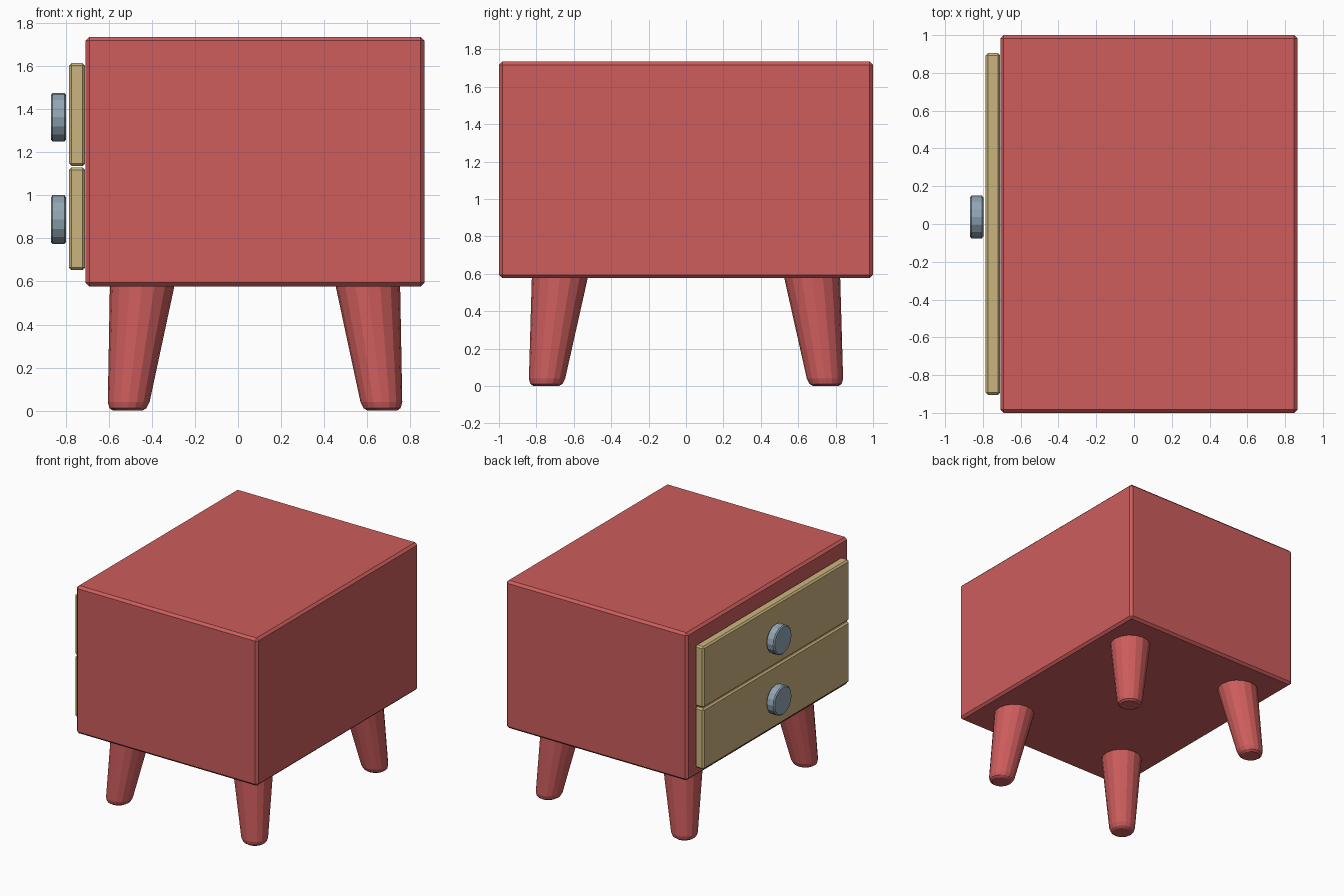
import bpy, bmesh, math
from mathutils import Vector

if "Cube" in bpy.data.objects:
    bpy.data.objects.remove(bpy.data.objects["Cube"])


def material(name, rgb):
    m = bpy.data.materials.new(name)
    m.diffuse_color = (*rgb, 1)
    m.use_nodes = True
    m.node_tree.nodes["Principled BSDF"].inputs["Base Color"].default_value = m.diffuse_color
    return m


RED = material("coral red", (0.61, 0.108, 0.108))
TAN = material("pale wood", (0.60, 0.46, 0.21))
GREY = material("blue grey metal", (0.28, 0.375, 0.45))


def finish(bm, name, mat):
    bmesh.ops.recalc_face_normals(bm, faces=bm.faces[:])
    me = bpy.data.meshes.new(name)
    bm.to_mesh(me)
    bm.free()
    me.materials.append(mat)
    ob = bpy.data.objects.new(name, me)
    bpy.context.collection.objects.link(ob)
    return ob


def box(name, lo, hi, bevel, mat):
    """Chamfered box between two corners."""
    lo, hi = Vector(lo), Vector(hi)
    bm = bmesh.new()
    bmesh.ops.create_cube(bm, size=1)
    for v in bm.verts:
        v.co = (lo + hi) / 2 + v.co * (hi - lo)
    bmesh.ops.bevel(bm, geom=bm.edges[:], offset=bevel, segments=1, affect='EDGES')
    return finish(bm, name, mat)


def loft(name, rings, axis, mat, sides=16):
    """Closed solid through circular rings (centre, radius) facing x or z."""
    bm = bmesh.new()
    loops = []
    for c, r in rings:
        loop = []
        for i in range(sides):
            a = 2 * math.pi * i / sides
            u, w = r * math.cos(a), r * math.sin(a)
            loop.append(bm.verts.new(Vector(c) + Vector((0, u, w) if axis == 'x' else (u, w, 0))))
        loops.append(loop)
    for p, q in zip(loops, loops[1:]):
        for i in range(sides):
            j = (i + 1) % sides
            bm.faces.new((p[i], p[j], q[j], q[i]))
    bm.faces.new(loops[0])
    bm.faces.new(loops[-1])
    return finish(bm, name, mat)


# Cabinet body
box("cabinet_body", (-0.708, -1, 0.577), (0.866, 1, 1.735), 0.018, RED)

# Two drawer fronts with round knobs on the -x side
for label, z0, z1, kz in (("lower", 0.652, 1.129, 0.887), ("upper", 1.136, 1.613, 1.362)):
    box(label + "_drawer_front", (-0.785, -0.905, z0), (-0.709, 0.905, z1), 0.012, TAN)
    loft(label + "_knob", [((x, 0.037, kz), r) for x, r in
         ((-0.868, 0.104), (-0.860, 0.113), (-0.806, 0.113), (-0.798, 0.104))], 'x', GREY)

# Four splayed tapered legs with rounded feet
CX = 0.079
for side, sx in (("left", -1), ("right", 1)):
    for end, sy in (("front", -1), ("back", 1)):
        def at(z):
            t = z / 0.577
            return (CX + sx * (0.591 - 0.067 * t), sy * (0.748 - 0.073 * t), z)
        loft(f"{end}_{side}_leg", [(at(z), r) for z, r in
             ((0.0, 0.068), (0.012, 0.086), (0.04, 0.097), (0.582, 0.150))], 'z', RED)
